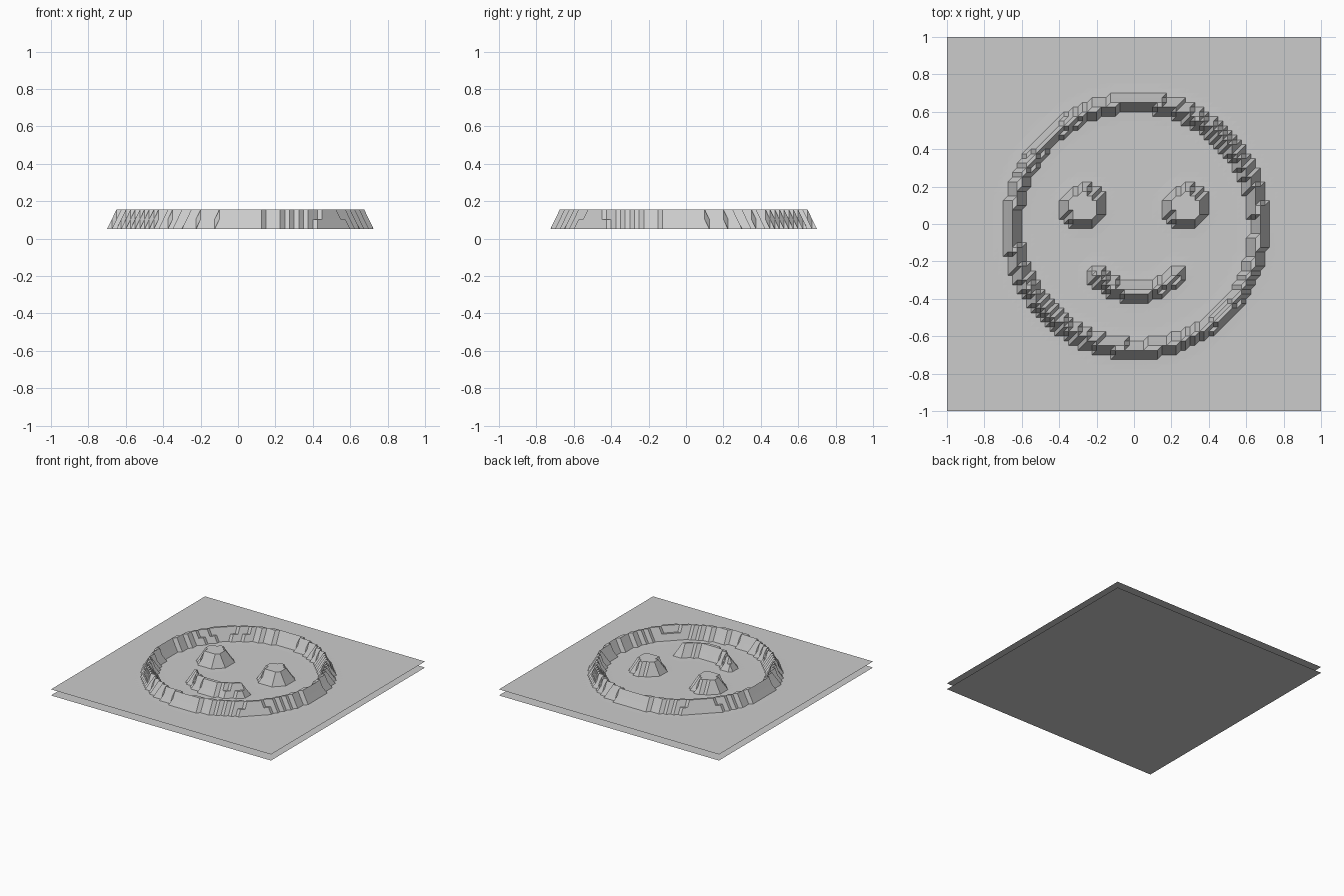
import bpy
import bmesh
from math import hypot, atan2, sin, cos, pi

old = bpy.data.objects.get("Cube")
if old:
    bpy.data.objects.remove(old, do_unlink=True)

BASE = 0.05      # height of the upper sheet
RELIEF = 0.105   # height of the raised lines
CELLS = 80       # relief grid resolution

grey = bpy.data.materials.new("plain_grey")
grey.use_nodes = True
colour = (0.6, 0.6, 0.6, 1)
grey.diffuse_color = colour
grey.node_tree.nodes["Principled BSDF"].inputs["Base Color"].default_value = colour


def ring_distance(x, y):
    """Distance to the round face outline."""
    return abs(hypot(x - 0.01, y + 0.01) - 0.66)


def eye_distance(x, y):
    """Distance to the flat-topped eyes."""
    return min(max(0, hypot(x - cx, y - 0.09) - 0.07) for cx in (-0.27, 0.28))


def mouth_distance(x, y):
    """Distance to the smile, an arc with rounded ends."""
    cx, cy, radius, spread = 0.01, -0.085, 0.28, 0.85
    angle = atan2(y - cy, x - cx) + pi / 2
    if angle > pi:
        angle -= 2 * pi
    angle = max(-spread, min(spread, angle))
    return hypot(x - cx - radius * sin(angle), y - cy + radius * cos(angle))


def relief(x, y):
    """Stepped ridge with a faint foot around it."""
    d = min(ring_distance(x, y), eye_distance(x, y), mouth_distance(x, y))
    slope = max(0, min(1, 1 - (d - 0.005) / 0.05))
    stepped = round(slope * 2) / 2
    foot = 0.03 * max(0, 1 - d / 0.1)
    return RELIEF * max(stepped, foot)


def sheet(name, cells, z):
    bm = bmesh.new()
    bmesh.ops.create_grid(bm, x_segments=cells, y_segments=cells, size=1)
    for v in bm.verts:
        v.co.z = z
    return name, bm


def finish(name, bm):
    mesh = bpy.data.meshes.new(name)
    bm.to_mesh(mesh)
    bm.free()
    mesh.materials.append(grey)
    obj = bpy.data.objects.new(name, mesh)
    bpy.context.collection.objects.link(obj)


# Upper sheet with the raised face, every cell split along one diagonal
name, bm = sheet("relief_sheet", CELLS, BASE)
for v in bm.verts:
    v.co.z += relief(v.co.x, v.co.y)
for face in list(bm.faces):
    corners = sorted(face.verts, key=lambda v: v.co.x + v.co.y)
    bmesh.utils.face_split(face, corners[0], corners[-1])
bm.normal_update()
finish(name, bm)

# Flat underside
name, bm = sheet("bottom_sheet", 1, 0)
bmesh.ops.reverse_faces(bm, faces=bm.faces[:])
finish(name, bm)
